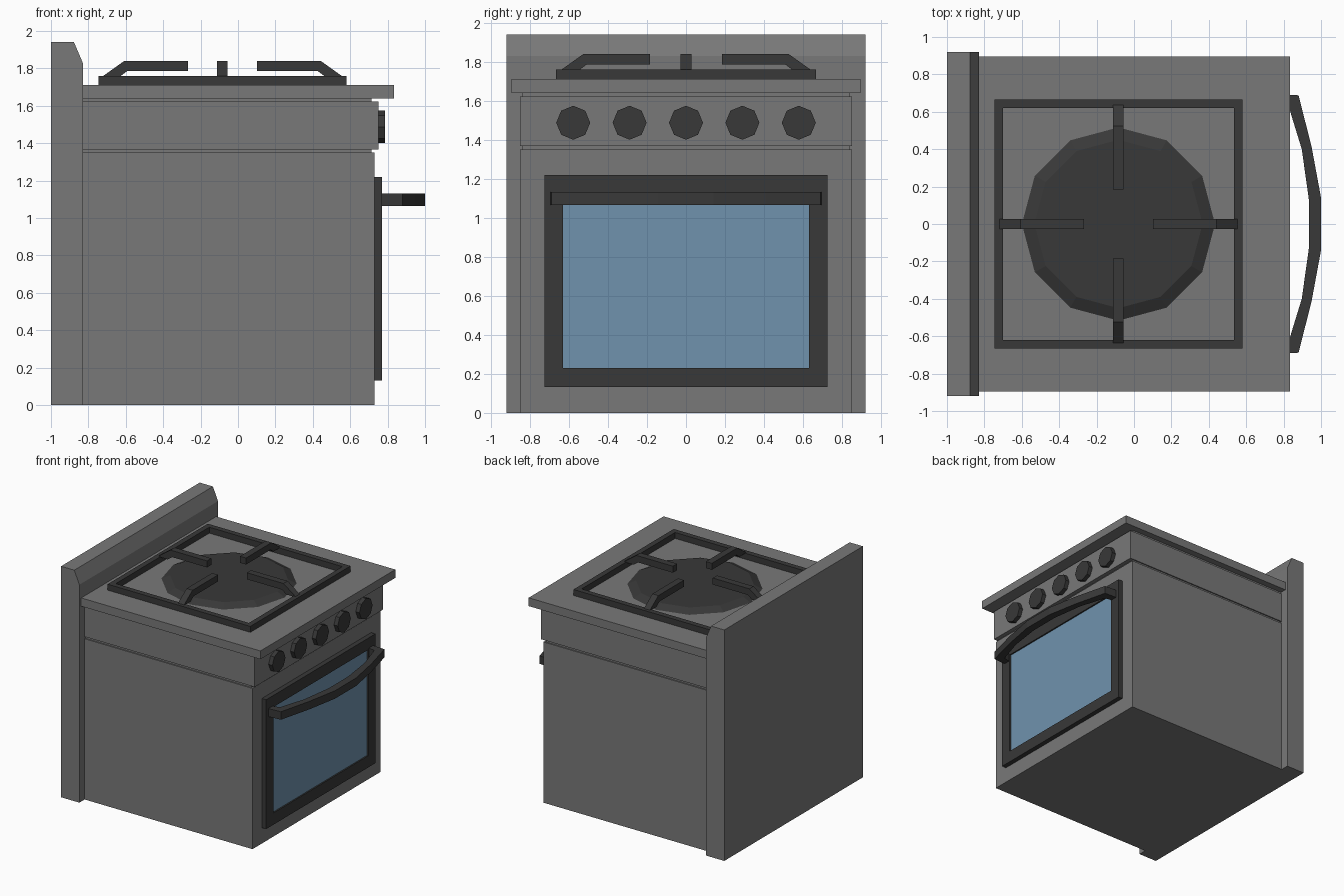
import bpy, bmesh, math
from mathutils import Matrix, Vector

if "Cube" in bpy.data.objects:
    bpy.data.objects.remove(bpy.data.objects["Cube"])


def material(name, rgb):
    m = bpy.data.materials.new(name)
    m.diffuse_color = (*rgb, 1)
    m.use_nodes = True
    m.node_tree.nodes["Principled BSDF"].inputs["Base Color"].default_value = m.diffuse_color
    return m


GREY = material("grey enamel", (0.19, 0.19, 0.19))
DARK = material("dark iron", (0.04, 0.04, 0.04))
GLASS = material("blue glass", (0.16, 0.29, 0.42))


def finish(name, bm, mat):
    bmesh.ops.recalc_face_normals(bm, faces=bm.faces)
    me = bpy.data.meshes.new(name)
    bm.to_mesh(me)
    bm.free()
    me.materials.append(mat)
    ob = bpy.data.objects.new(name, me)
    bpy.context.collection.objects.link(ob)
    return ob


def box(name, x, y, z, mat):
    bm = bmesh.new()
    lo, hi = Vector((x[0], y[0], z[0])), Vector((x[1], y[1], z[1]))
    bmesh.ops.create_cube(bm, size=1, matrix=Matrix.Translation((lo + hi) / 2)
                          @ Matrix.Diagonal((*(hi - lo), 1)))
    return finish(name, bm, mat)


def prism(name, pts, a, b, mat, plane="xz", matrix=Matrix()):
    """Extrude a 2D profile from a to b along the remaining axis."""
    place = (lambda p, d: (p[0], d, p[1])) if plane == "xz" else (lambda p, d: (p[0], p[1], d))
    bm = bmesh.new()
    face = bm.faces.new([bm.verts.new(matrix @ Vector(place(p, a))) for p in pts])
    shift = matrix.to_3x3() @ Vector(place((0, 0), b - a))
    ext = bmesh.ops.extrude_face_region(bm, geom=[face], use_keep_orig=True)
    bmesh.ops.translate(bm, vec=shift,
                        verts=[v for v in ext["geom"] if isinstance(v, bmesh.types.BMVert)])
    return finish(name, bm, mat)


def cone(name, sides, r1, r2, depth, matrix, mat):
    bm = bmesh.new()
    bmesh.ops.create_cone(bm, cap_ends=True, segments=sides, radius1=r1, radius2=r2,
                          depth=depth, matrix=matrix)
    return finish(name, bm, mat)


def ring(name, outer, inner, depth, matrix, mat):
    """Rectangular frame; outer and inner are half sizes, depth runs along local z."""
    bm = bmesh.new()
    signs = [(-1, -1), (1, -1), (1, 1), (-1, 1)]
    loops = [[bm.verts.new(matrix @ Vector((s * h[0], t * h[1], z))) for s, t in signs]
             for h, z in ((outer, 0), (outer, depth), (inner, depth), (inner, 0))]
    for k in range(4):
        p, q = loops[k], loops[(k + 1) % 4]
        for i in range(4):
            j = (i + 1) % 4
            bm.faces.new((p[i], p[j], q[j], q[i]))
    return finish(name, bm, mat)


# Cabinet: back panel, oven body, recessed core (grooves), control band, worktop
prism("back_panel", [(-1, 0), (-0.83, 0), (-0.83, 1.83), (-0.877, 1.94), (-1, 1.94)],
      -0.92, 0.92, GREY)
box("oven_body", (-0.83, 0.73), (-0.85, 0.85), (0, 1.35), GREY)
box("groove_core", (-0.83, 0.715), (-0.84, 0.84), (1.3, 1.66), GREY)
box("control_band", (-0.83, 0.75), (-0.85, 0.85), (1.367, 1.622), GREY)
box("worktop", (-0.83, 0.835), (-0.895, 0.895), (1.64, 1.71), GREY)

# Control knobs
for i in range(5):
    cone(f"knob_{i + 1}", 8, 0.087, 0.087, 0.045,
         Matrix.Translation((0.7625, (i - 2) * 0.289, 1.487)) @ Matrix.Rotation(math.pi / 2, 4, "Y"),
         DARK)

# Door frame and window
to_front = Matrix(((0, 0, 1, 0.725), (1, 0, 0, 0), (0, 1, 0, 0.675), (0, 0, 0, 1)))
ring("door_frame", (0.725, 0.543), (0.63, 0.445), 0.045, to_front, DARK)
box("door_window", (0.725, 0.758), (-0.632, 0.632), (0.228, 1.122), GLASS)

# Bowed handle, mirrored in y
outer = [(0.765, 0.695), (0.88, 0.688), (0.95, 0.41), (1.0, 0.14)]
inner = [(0.935, 0.13), (0.897, 0.4), (0.828, 0.625), (0.765, 0.64)]
flip = lambda pts: [(x, -y) for x, y in reversed(pts)]
prism("door_handle", outer + flip(outer) + flip(inner) + inner, 1.065, 1.132, DARK, "xy")

# Burner and pan grate
CX = -0.083
cone("burner", 12, 0.525, 0.45, 0.035, Matrix.Translation((CX, 0, 1.7235)), DARK)
ring("grate_frame", (0.663, 0.665), (0.618, 0.62), 0.052,
     Matrix.Translation((CX, 0, 1.708)), DARK)
finger = [(0.185, 1.785), (0.185, 1.84), (0.525, 1.84), (0.637, 1.76), (0.637, 1.755),
          (0.55, 1.755), (0.51, 1.785)]
for i in range(4):
    prism(f"grate_finger_{i + 1}", finger, -0.028, 0.028, DARK, "xz",
          Matrix.Translation((CX, 0, 0)) @ Matrix.Rotation(i * math.pi / 2, 4, "Z"))
